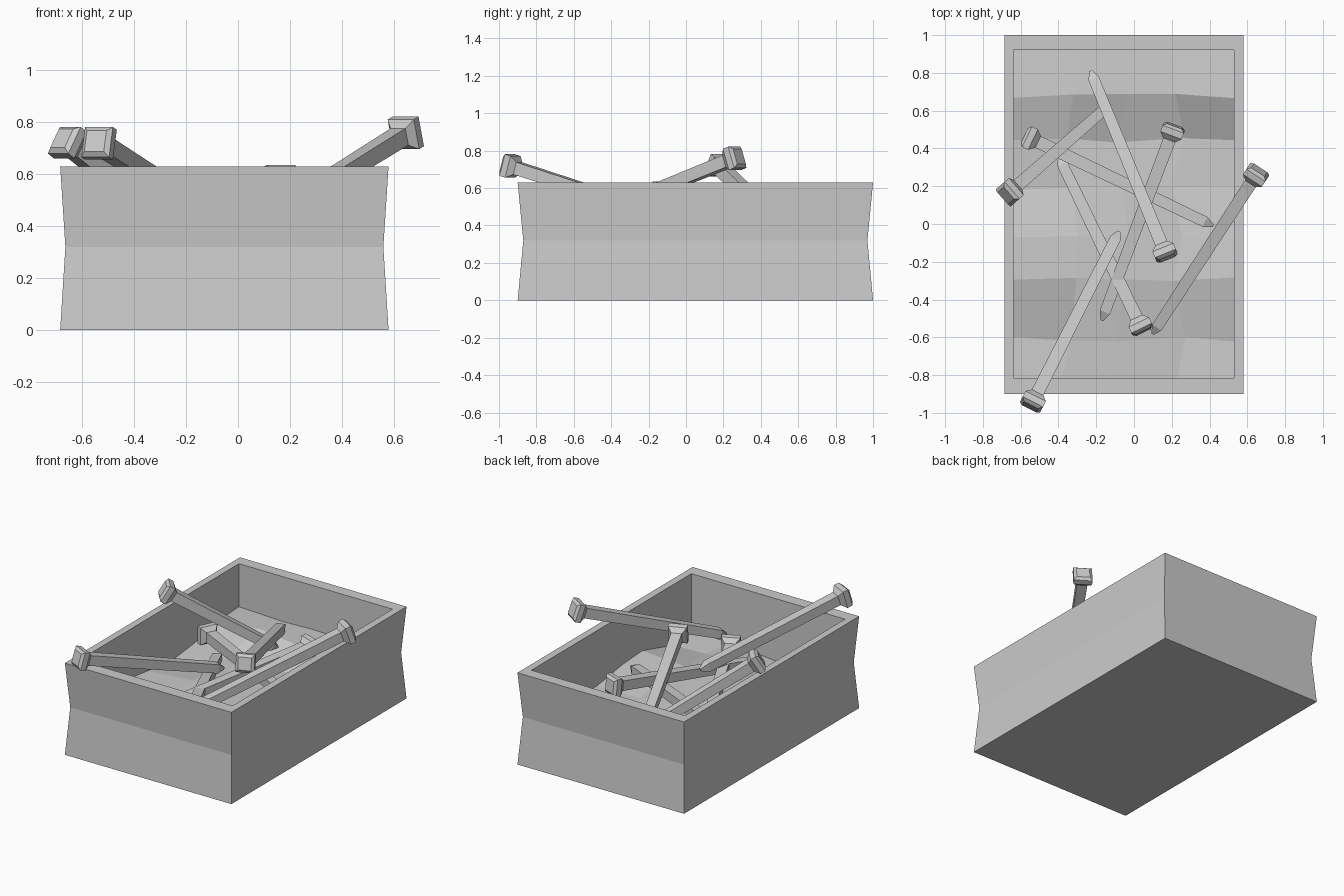
import bpy, bmesh, random
from mathutils import Vector

if "Cube" in bpy.data.objects:
    bpy.data.objects.remove(bpy.data.objects["Cube"])

random.seed(4)

def finish(bm, name):
    bmesh.ops.recalc_face_normals(bm, faces=bm.faces)
    me = bpy.data.meshes.new(name)
    bm.to_mesh(me)
    bm.free()
    ob = bpy.data.objects.new(name, me)
    bpy.context.collection.objects.link(ob)
    return ob

def skin(bm, loops):
    """Bridge a list of four-point loops and cap both ends."""
    rings = [[bm.verts.new(p) for p in loop] for loop in loops]
    for a, b in zip(rings, rings[1:]):
        for i in range(4):
            j = (i + 1) % 4
            bm.faces.new((a[i], a[j], b[j], b[i]))
    bm.faces.new(rings[0])
    bm.faces.new(rings[-1])

def rect(x0, x1, y0, y1, z):
    return [(x0, y0, z), (x1, y0, z), (x1, y1, z), (x0, y1, z)]

# Open box with a pinched waist
bm = bmesh.new()
skin(bm, [rect(-.685, .58, -.9, 1.0, 0),
          rect(-.665, .56, -.87, .97, .32),
          rect(-.685, .58, -.9, 1.0, .63),
          rect(-.637, .53, -.815, .92, .63),
          rect(-.637, .53, -.815, .92, .06)])
finish(bm, "box")

# Faceted heap filling the box: row position and height, jittered inside
rows = [(-.815, .22), (-.61, .22), (-.30, .29), (-.07, .28),
        (.20, .26), (.45, .26), (.67, .34), (.92, .33)]
cols = [-.637, -.34, -.06, .24, .53]
bm = bmesh.new()
grid = []
for j, (y, z) in enumerate(rows):
    line = []
    for i, x in enumerate(cols):
        dx = random.uniform(-.05, .05) if 0 < i < 4 else 0
        dy = random.uniform(-.02, .02) if 0 < j < 7 else 0
        line.append(bm.verts.new((x + dx, y + dy, z + random.uniform(-.02, .02))))
    grid.append(line)
for a, b in zip(grid, grid[1:]):
    for i in range(len(cols) - 1):
        bm.faces.new((a[i], a[i + 1], b[i + 1], b[i]))
finish(bm, "nail_heap")

# Square forged nails
def nail(name, head, tip):
    head, tip = Vector(head), Vector(tip)
    d = (tip - head).normalized()
    side = d.cross(Vector((0, 0, 1))).normalized()
    up = side.cross(d)
    length = (tip - head).length
    # distance from head centre, half width
    profile = [(-.045, .042), (-.03, .06), (.005, .06), (.035, .034),
               (length - .05, .029), (length, .008)]
    bm = bmesh.new()
    skin(bm, [[head + d * t + side * (sx * r) + up * (sy * r)
               for sx, sy in ((-1, -1), (1, -1), (1, 1), (-1, 1))]
              for t, r in profile])
    finish(bm, name)

nails = [((-.65, .175, .715), (-.13, .63, .29)),
         ((.16, -.14, .57), (-.23, .81, .35)),
         ((.64, .25, .755), (.10, -.58, .42)),
         ((-.53, -.93, .715), (-.08, -.04, .43)),
         ((-.54, .45, .35), (.42, -.01, .33)),
         ((.20, .48, .45), (-.17, -.51, .33)),
         ((.03, -.53, .38), (-.40, .36, .28))]
for n, (h, t) in enumerate(nails, 1):
    nail(f"nail_{n}", h, t)
